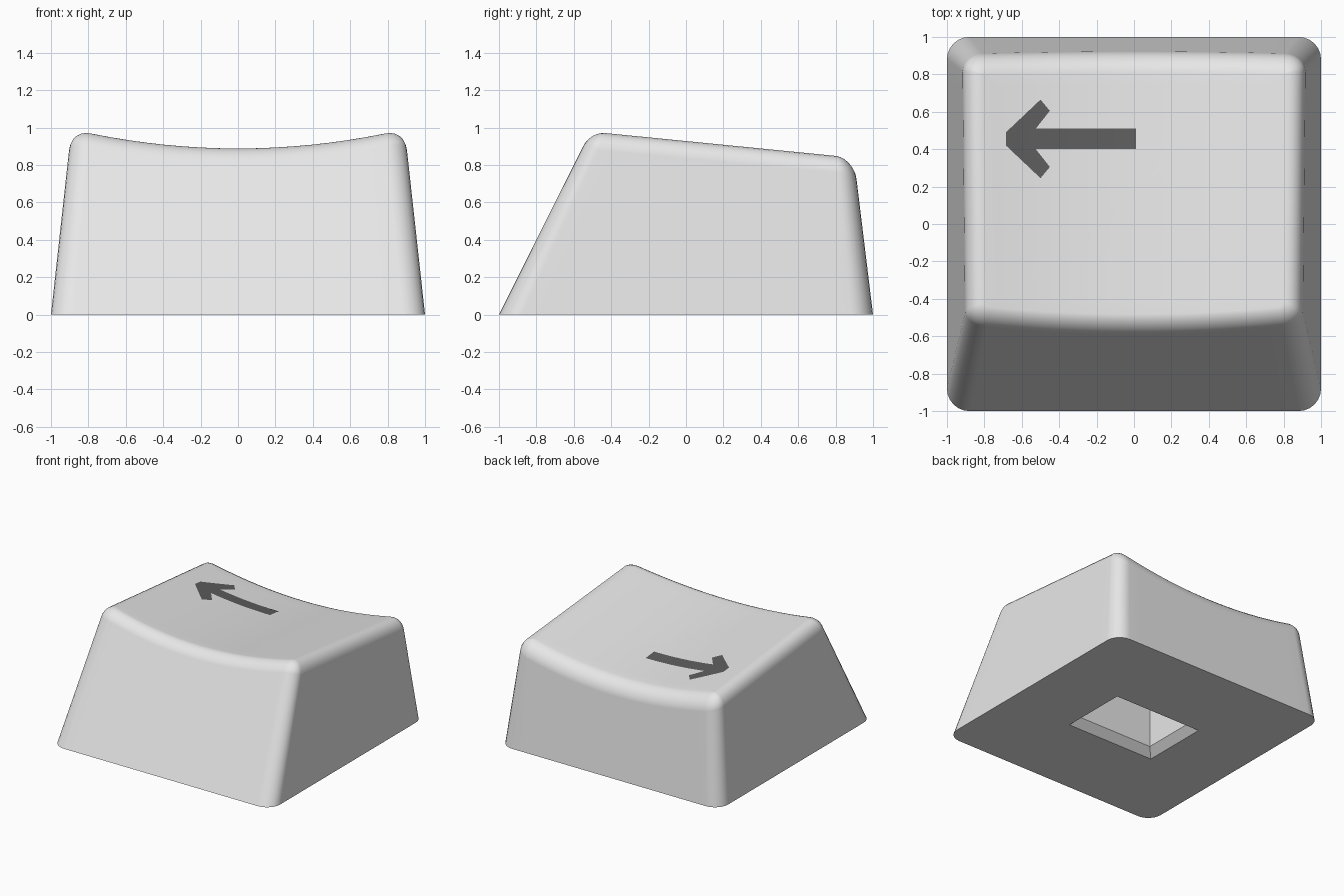
import bpy, bmesh, math
from mathutils import Vector

cube = bpy.data.objects.get("Cube")
if cube:
    bpy.data.objects.remove(cube, do_unlink=True)

SIDE, ARC = 16, 6          # segments per straight side and per corner


def make_material(name, value):
    mat = bpy.data.materials.new(name)
    mat.use_nodes = True
    col = (value, value, value, 1)
    mat.diffuse_color = col
    mat.node_tree.nodes["Principled BSDF"].inputs["Base Color"].default_value = col
    return mat


def make_object(name, bm, mat):
    mesh = bpy.data.meshes.new(name)
    bm.to_mesh(mesh)
    bm.free()
    mesh.materials.append(mat)
    obj = bpy.data.objects.new(name, mesh)
    bpy.context.collection.objects.link(obj)
    bpy.ops.object.select_all(action='DESELECT')
    obj.select_set(True)
    bpy.context.view_layer.objects.active = obj
    bpy.ops.object.shade_smooth_by_angle(angle=math.radians(30))
    return obj


def rounded_rect(hx, hy, r):
    """Points and plan normals of a rounded rectangle, counter-clockwise."""
    out = []
    corners = [(1, -1), (1, 1), (-1, 1), (-1, -1)]
    for k, (sx, sy) in enumerate(corners):
        c = Vector((sx * (hx - r), sy * (hy - r)))
        for i in range(ARC + 1):
            a = math.radians(-90 + 90 * k + 90 * i / ARC)
            n = Vector((math.cos(a), math.sin(a)))
            out.append((c + n * r, n))
        # straight run to the next corner
        nx, ny = corners[(k + 1) % 4]
        start, end = out[-1][0], Vector((nx * (hx - r), ny * (hy - r))) + n * r
        out += [(start.lerp(end, i / SIDE), n) for i in range(1, SIDE)]
    return out


def flat_ring(hx, hy, r, z):
    return [Vector((p.x, p.y, z)) for p, n in rounded_rect(hx, hy, r)]


def dish(x, y):
    """Height of the tilted, scooped top."""
    return 0.885 + 0.136 * x * x - 0.1016 * (y + 0.45)


def wall(p, z):
    """Point on the tapered wall above base point p."""
    front, back = -1 + 0.5 * z, 1 - 0.122 * z
    return Vector((p.x * (1 - 0.11 * z), front + (back - front) * (p.y + 1) / 2, z))


# Keycap body: one loft from the socket ceiling, round the base, up to the top
rings = [
    flat_ring(0, 0, 0, 0.5),
    flat_ring(0.34, 0.22, 0, 0.5),
    flat_ring(0.34, 0.22, 0, 0.06),
    flat_ring(0.40, 0.28, 0, 0),
    flat_ring(1, 1, 0.12, 0),
]
FILLET = 6
fillet = [[] for _ in range(FILLET + 1)]
for p, n in rounded_rect(1, 1, 0.12):
    z = 0.9
    for _ in range(25):
        b = wall(p, z)
        z = dish(b.x, b.y)
    b = wall(p, z)
    ease = max(0, -n.y)                      # the front edge is blunter
    a = wall(p, z - 0.11 + 0.035 * ease)
    c = Vector((b.x - 0.1 * n.x, b.y - (0.07 if n.y < 0 else 0.1) * n.y, 0))
    c.z = dish(c.x, c.y)
    for i in range(FILLET + 1):
        t = i / FILLET
        w = (1 - t) ** 2, 1.5 * t * (1 - t), t * t
        fillet[i].append((a * w[0] + b * w[1] + c * w[2]) / sum(w))
rings += fillet

# scooped top, shrinking towards its middle
for k in range(9, -1, -1):
    ring = []
    for v in fillet[-1]:
        x, y = v.x * k / 10, 0.17 + (v.y - 0.17) * k / 10
        ring.append(Vector((x, y, dish(x, y))))
    rings.append(ring)

bm = bmesh.new()
loops = [[bm.verts.new(v) for v in ring] for ring in rings]
for lo, hi in zip(loops, loops[1:]):
    for i in range(len(lo)):
        j = (i + 1) % len(lo)
        bm.faces.new((lo[i], lo[j], hi[j], hi[i]))
bmesh.ops.remove_doubles(bm, verts=bm.verts, dist=1e-5)
bmesh.ops.recalc_face_normals(bm, faces=bm.faces)
body = make_object("keycap_body", bm, make_material("light_grey", 0.8))
weighted = body.modifiers.new("weighted_normals", 'WEIGHTED_NORMAL')
weighted.keep_sharp = True

# Arrow: a thin decal following the scooped top
MID = 0.455
wing = [(-0.525, 0.055), (-0.45, 0.15), (-0.5, 0.21), (-0.685, 0.035)]
pieces = [
    [(-0.525, -0.055), (0.01, -0.055), (0.01, 0.055), (-0.525, 0.055)],
    [(-0.685, -0.035), (-0.525, -0.055), (-0.525, 0.055), (-0.685, 0.035)],
    wing,
    [(x, -y) for x, y in reversed(wing)],
]
bm = bmesh.new()
for piece in pieces:
    bm.faces.new([bm.verts.new((x, y + MID, 0)) for x, y in piece])
for i in range(1, 14):
    bmesh.ops.bisect_plane(bm, geom=bm.verts[:] + bm.edges[:] + bm.faces[:],
                           plane_co=(-0.685 + 0.05 * i, 0, 0), plane_no=(1, 0, 0))
bmesh.ops.remove_doubles(bm, verts=bm.verts, dist=1e-5)
for v in bm.verts:
    v.co.z = dish(v.co.x, v.co.y) + 0.004
for f in bm.faces:
    f.normal_update()
    if f.normal.z < 0:
        f.normal_flip()
make_object("arrow_mark", bm, make_material("dark_grey", 0.11))
